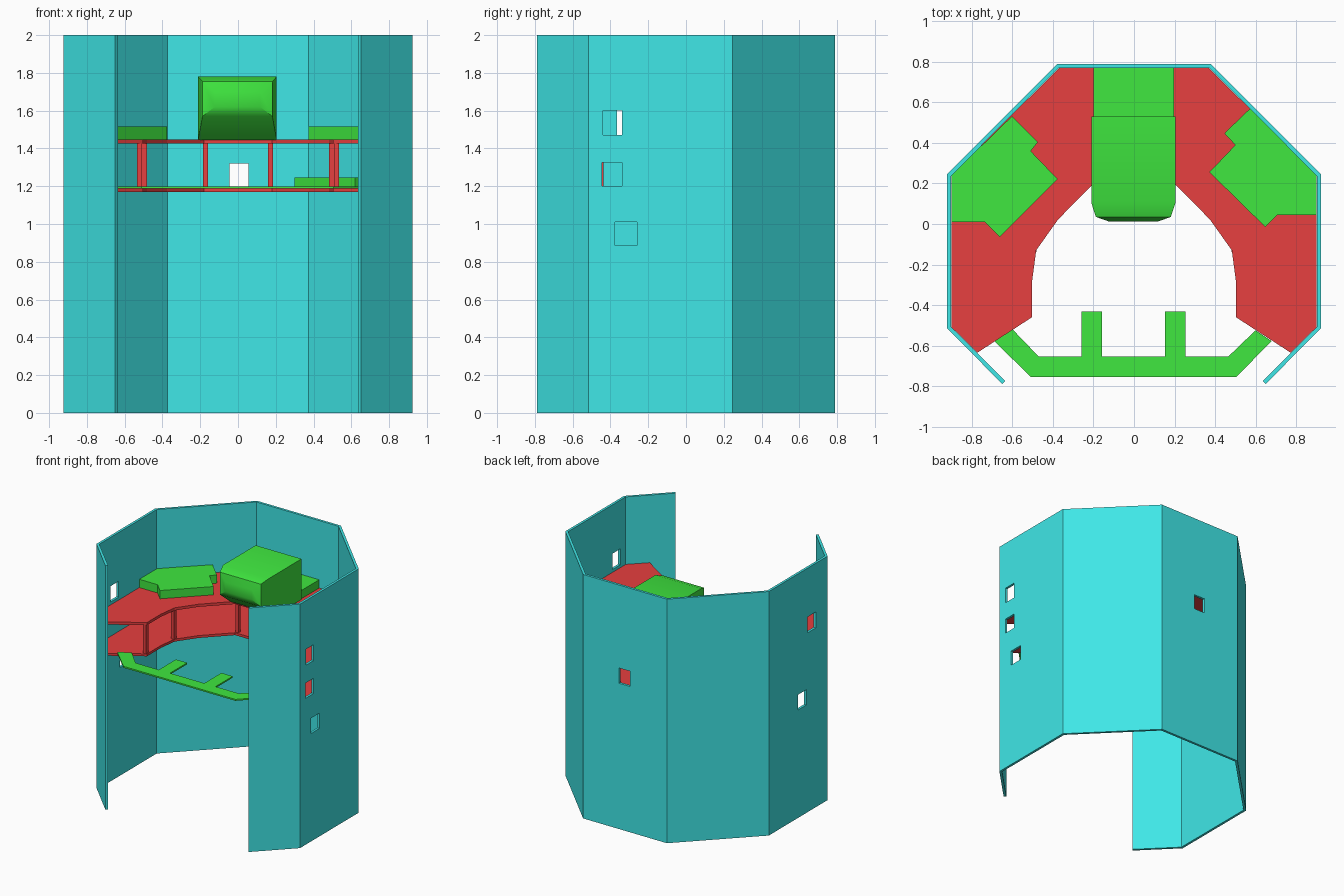
import bpy, bmesh, math
from mathutils import Vector

if "Cube" in bpy.data.objects:
    bpy.data.objects.remove(bpy.data.objects["Cube"])


def material(name, rgb):
    m = bpy.data.materials.new(name)
    m.diffuse_color = (*rgb, 1)
    m.use_nodes = True
    m.node_tree.nodes["Principled BSDF"].inputs["Base Color"].default_value = m.diffuse_color
    return m


TEAL = material("teal", (0.05, 0.80, 0.80))
GREEN = material("green", (0.05, 0.80, 0.05))
RED = material("red", (0.80, 0.05, 0.05))


def finish(name, bm, mat):
    bmesh.ops.recalc_face_normals(bm, faces=bm.faces)
    me = bpy.data.meshes.new(name)
    bm.to_mesh(me)
    bm.free()
    ob = bpy.data.objects.new(name, me)
    bpy.context.collection.objects.link(ob)
    if mat:
        me.materials.append(mat)
    return ob


def prism(name, outline, z0, z1, mat):
    """Extrude a top-view outline from z0 to z1."""
    bm = bmesh.new()
    face = bm.faces.new([bm.verts.new((x, y, z0)) for x, y in outline])
    ext = bmesh.ops.extrude_face_region(bm, geom=[face])["geom"]
    top = [v for v in ext if isinstance(v, bmesh.types.BMVert)]
    bmesh.ops.translate(bm, verts=top, vec=(0, 0, z1 - z0))
    return finish(name, bm, mat)


def box(name, x0, x1, y0, y1, z0, z1, mat):
    return prism(name, [(x0, y0), (x1, y0), (x1, y1), (x0, y1)], z0, z1, mat)


def mirrored(half):
    return half + [(-x, y) for x, y in reversed(half)]


# Octagonal shell, open at the front
outer = [(0.65, -0.79), (0.923, -0.515), (0.923, 0.245), (0.38, 0.79)]
inner = [(0.636, -0.775), (0.903, -0.507), (0.903, 0.237), (0.372, 0.77)]
shell = prism("shell", mirrored(outer) + mirrored(inner)[::-1], 0, 2, TEAL)

# Window openings: x range, y range, z range
windows = [
    (0.85, 1.0, -0.44, -0.34, 1.47, 1.60),
    (0.85, 1.0, -0.445, -0.34, 1.20, 1.325),
    (0.85, 1.0, -0.375, -0.26, 0.885, 1.01),
    (-1.0, -0.85, -0.365, -0.255, 1.47, 1.60),
    (-1.0, -0.85, -0.24, -0.135, 0.885, 1.01),
    (-0.045, 0.055, 0.7, 0.9, 1.195, 1.32),
]
cutters = []
for w in windows:
    cutter = box("window_cutter", *w, None)
    cutter.hide_render = True
    mod = shell.modifiers.new("window", "BOOLEAN")
    mod.operation = "DIFFERENCE"
    mod.solver = "EXACT"
    mod.object = cutter
    cutters.append(cutter)
bpy.context.view_layer.update()
dg = bpy.context.evaluated_depsgraph_get()
cut_mesh = bpy.data.meshes.new_from_object(shell.evaluated_get(dg))
shell.modifiers.clear()
shell.data = cut_mesh
for c in cutters:
    bpy.data.objects.remove(c)

# Two horseshoe decks
deck_half = [(0.37, 0.77), (0.902, 0.24), (0.902, -0.508), (0.773, -0.635),
             (0.503, -0.46), (0.503, -0.28), (0.483, -0.13), (0.375, 0.022),
             (0.18, 0.22)]
prism("lower_deck", mirrored(deck_half), 1.17, 1.19, RED)
prism("upper_deck", mirrored(deck_half), 1.425, 1.447, RED)

# Posts between the decks
for s in (-1, 1):
    for x, y in ((0.172, 0.245), (0.495, -0.125), (0.522, -0.45)):
        box("post", s * x - 0.014, s * x + 0.014, y - 0.014, y + 0.014,
            1.19, 1.425, RED)

# Front walkway with two prongs
prism("front_walkway", [
    (-0.69, -0.578), (-0.51, -0.755), (0.505, -0.755), (0.68, -0.578),
    (0.60, -0.525), (0.465, -0.655),
    (0.255, -0.655), (0.255, -0.433), (0.153, -0.433), (0.153, -0.655),
    (-0.158, -0.655), (-0.158, -0.433), (-0.26, -0.433), (-0.26, -0.655),
    (-0.47, -0.655), (-0.60, -0.52)], 1.187, 1.199, GREEN)

# Raised platforms on the decks
prism("left_platform", [
    (-0.902, 0.01), (-0.736, 0.01), (-0.663, -0.064), (-0.377, 0.222),
    (-0.51, 0.36), (-0.475, 0.404), (-0.603, 0.532), (-0.902, 0.24)],
    1.445, 1.515, GREEN)
prism("right_platform", [
    (0.902, 0.044), (0.707, 0.044), (0.648, -0.015), (0.372, 0.256),
    (0.50, 0.39), (0.446, 0.448), (0.574, 0.571), (0.902, 0.24)],
    1.445, 1.515, GREEN)
prism("lower_platform", [
    (0.575, 0.565), (0.30, 0.29), (0.62, -0.03), (0.90, 0.24)],
    1.19, 1.245, GREEN)
box("back_platform", -0.2, 0.197, 0.5, 0.77, 1.445, 1.515, GREEN)

# Console housing with a bulging front: half width, bottom (z, y), top (z, y)
rings = [
    (0.208, (1.445, 0.53), (1.78, 0.53)),
    (0.208, (1.445, 0.20), (1.78, 0.105)),
    (0.185, (1.57, 0.035), (1.755, 0.035)),
    (0.120, (1.62, 0.012), (1.70, 0.012)),
]
bm = bmesh.new()
loops = []
for hx, (z0, y0), (z1, y1) in rings:
    pts = [(-hx, y0, z0), (hx, y0, z0), (hx, y1, z1), (-hx, y1, z1)]
    loops.append([bm.verts.new(Vector(p) - Vector((0.003, 0, 0))) for p in pts])
for a, b in zip(loops, loops[1:]):
    for i in range(4):
        j = (i + 1) % 4
        bm.faces.new((a[i], a[j], b[j], b[i]))
bm.faces.new(loops[0])
bm.faces.new(loops[-1])
console = finish("console", bm, GREEN)
bpy.ops.object.select_all(action="DESELECT")
console.select_set(True)
bpy.context.view_layer.objects.active = console
bpy.ops.object.shade_smooth_by_angle(angle=math.radians(30))
